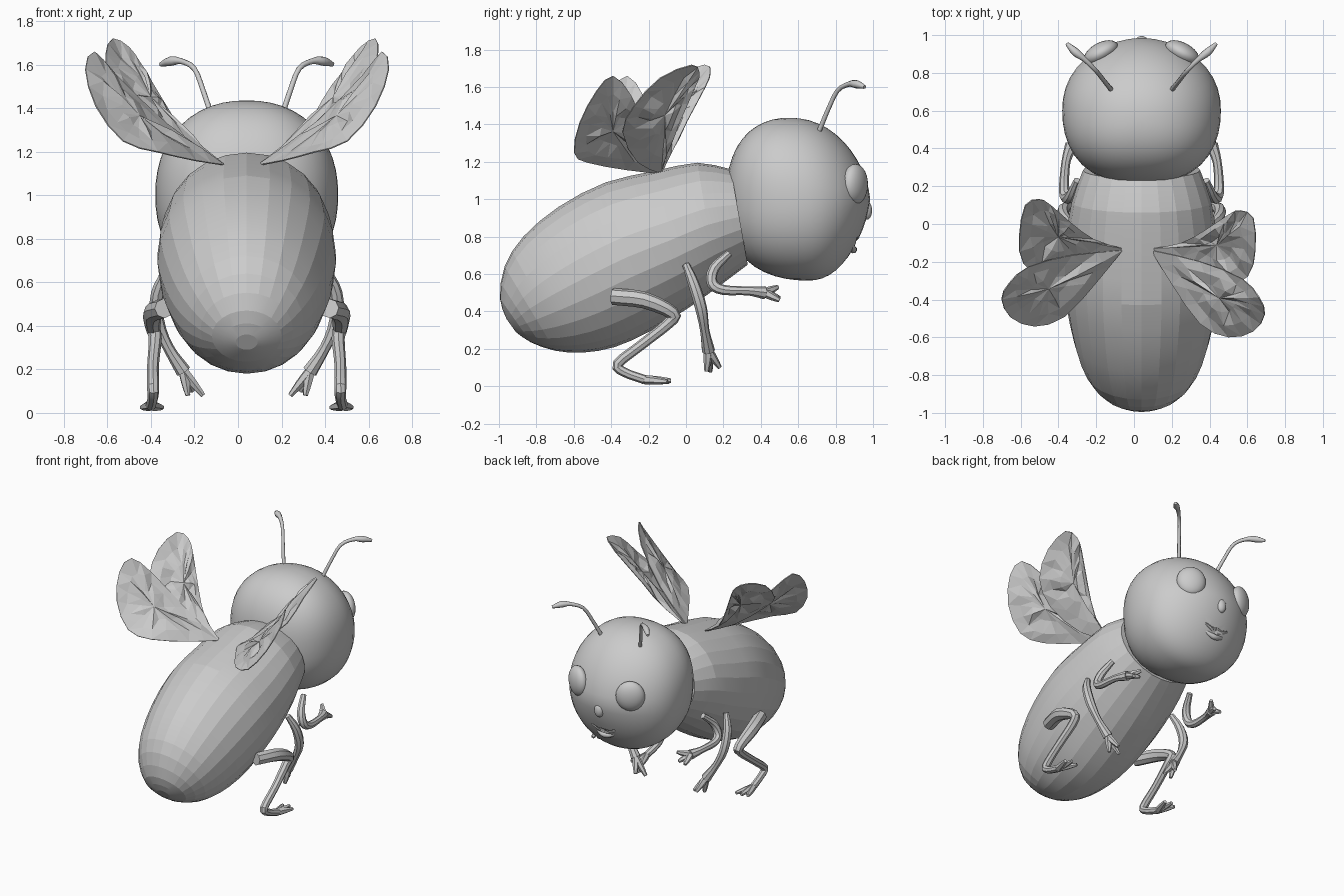
import bpy, bmesh, math, random
from mathutils import Vector, Matrix

if "Cube" in bpy.data.objects:
    bpy.data.objects.remove(bpy.data.objects["Cube"])
random.seed(4)
MID = 0.04  # plane of symmetry of body, head and limbs

grey = bpy.data.materials.new("light grey")
grey.use_nodes = True
grey.diffuse_color = (0.6, 0.6, 0.6, 1)
grey.node_tree.nodes["Principled BSDF"].inputs["Base Color"].default_value = (0.6, 0.6, 0.6, 1)


def finish(name, bm, smooth=None):
    """Turn a bmesh into a named object, smooth below the given angle."""
    bmesh.ops.recalc_face_normals(bm, faces=bm.faces)
    mesh = bpy.data.meshes.new(name)
    bm.to_mesh(mesh)
    bm.free()
    mesh.materials.append(grey)
    ob = bpy.data.objects.new(name, mesh)
    bpy.context.collection.objects.link(ob)
    if smooth:
        bpy.ops.object.select_all(action='DESELECT')
        ob.select_set(True)
        bpy.context.view_layer.objects.active = ob
        bpy.ops.object.shade_smooth_by_angle(angle=math.radians(smooth))
    return ob


def spline(pts, steps):
    """Catmull-Rom samples through a list of equal-length tuples."""
    pts = [Vector(p) for p in pts]
    ext = [2 * pts[0] - pts[1]] + pts + [2 * pts[-1] - pts[-2]]
    out = []
    for a, b, c, d in zip(ext, ext[1:], ext[2:], ext[3:]):
        for k in range(steps):
            t = k / steps
            out.append(0.5 * (2 * b + (c - a) * t + (2 * a - 5 * b + 4 * c - d) * t * t
                              + (3 * b - a - 3 * c + d) * t ** 3))
    return out + [pts[-1]]


def bridge(bm, rings):
    for r, q in zip(rings, rings[1:]):
        n = len(r)
        for i in range(n):
            bm.faces.new((r[i], r[(i + 1) % n], q[(i + 1) % n], q[i]))


def tube(bm, pts, steps=3, sides=8):
    """Round tube through (x, y, z, radius) points."""
    path = spline(pts, steps)
    rings = []
    for i, p in enumerate(path):
        t = (path[min(i + 1, len(path) - 1)] - path[max(i - 1, 0)]).to_3d().normalized()
        u = t.cross(Vector((1, 0.1, 0.05))).normalized()
        w = t.cross(u)
        rings.append([bm.verts.new(p.to_3d() + max(p[3], 0.002) * (u * math.cos(a) + w * math.sin(a)))
                      for a in (math.tau * k / sides for k in range(sides))])
    bridge(bm, rings)
    bm.faces.new(rings[0])
    bm.faces.new(rings[-1])


def place(pts, side):
    """Move offsets from the symmetry plane to one side."""
    return [(MID + side * x, y, z, r) for x, y, z, r in pts]


def ball(name, loc, size, turn=0):
    bm = bmesh.new()
    bmesh.ops.create_uvsphere(bm, u_segments=24, v_segments=14, radius=1)
    bm.transform(Matrix.Translation(loc) @ Matrix.Rotation(turn, 4, 'Z') @ Matrix.Diagonal((*size, 1)))
    return finish(name, bm, 60)


# Body: tilted oval rings given as lower y, z, upper y, z, half width
stations = [(-0.91, 0.29, -0.96, 0.36, 0.05), (-0.83, 0.235, -0.995, 0.47, 0.16),
            (-0.70, 0.19, -0.97, 0.64, 0.26), (-0.55, 0.18, -0.87, 0.80, 0.33),
            (-0.38, 0.21, -0.68, 0.96, 0.38), (-0.2, 0.29, -0.43, 1.09, 0.41),
            (0, 0.41, -0.17, 1.15, 0.40), (0.17, 0.53, 0.06, 1.195, 0.37),
            (0.33, 0.65, 0.24, 1.16, 0.31)]
bm = bmesh.new()
rings = []
for s in spline(stations, 2):
    low, high = Vector((MID, s[0], s[1])), Vector((MID, s[2], s[3]))
    rings.append([bm.verts.new((low + high) / 2 + (high - low) / 2 * math.cos(a)
                               + Vector((s[4] * math.sin(a), 0, 0)))
                  for a in (math.tau * k / 24 for k in range(24))])
bridge(bm, rings)
bm.faces.new(rings[0])
bm.faces.new(rings[-1])
finish("body", bm, 9)

# Head: rounded box at the back, tapering towards the face
bm = bmesh.new()
bmesh.ops.create_uvsphere(bm, u_segments=40, v_segments=24, radius=1)
for v in bm.verts:
    p = 2.2 - 0.25 * v.co.y
    v.co /= sum(abs(c) ** p for c in v.co) ** (1 / p)
    x, y, z = v.co
    if y > 0:
        y *= 1 - 0.1 * abs(z)
    v.co = (MID + 0.42 * x, 0.6 + 0.385 * y - 0.05 * z * (1 - abs(y)), 1.0 + 0.435 * z)
head = finish("head", bm, 40)

# Mouth: crescent cut into the face, with a lower lip
bm = bmesh.new()
tube(bm, [(MID + x, 0.93 - 2 * x * x, 0.76 + 4 * x * x, 0.034 - 0.3 * abs(x))
          for x in (-0.1, -0.05, 0, 0.05, 0.1)])
cutter = finish("mouth_cutter", bm)
cutter.hide_render = True
cutter.hide_set(True)
cut = head.modifiers.new("mouth", 'BOOLEAN')
cut.operation = 'DIFFERENCE'
cut.object = cutter
bm = bmesh.new()
tube(bm, [(MID + x, 0.895 - 2 * x * x, 0.73 + 4.5 * x * x, 0.02 - 0.12 * abs(x))
          for x in (-0.1, -0.05, 0, 0.05, 0.1)])
finish("lower_lip", bm, 60)
ball("nose", (MID, 0.965, 0.94), (0.035, 0.03, 0.05))

# Paired parts, as offsets from the symmetry plane with a radius
antenna = [(0.16, 0.71, 1.36, 0.013), (0.2, 0.76, 1.48, 0.012), (0.24, 0.81, 1.58, 0.012),
           (0.3, 0.87, 1.615, 0.014), (0.35, 0.91, 1.615, 0.022), (0.395, 0.955, 1.6, 0.01)]
limbs = {
    "front_leg": [(0.34, 0.23, 0.71, 0.02), (0.375, 0.15, 0.63, 0.028), (0.4, 0.14, 0.55, 0.03),
                  (0.41, 0.2, 0.515, 0.027), (0.4, 0.33, 0.51, 0.024), (0.37, 0.42, 0.5, 0.035)],
    "middle_leg": [(0.37, 0, 0.65, 0.02), (0.41, 0.04, 0.55, 0.03), (0.41, 0.08, 0.42, 0.032),
                   (0.36, 0.1, 0.3, 0.025), (0.29, 0.12, 0.19, 0.035)],
    "back_leg": [(0.38, -0.39, 0.48, 0.045), (0.43, -0.22, 0.46, 0.045), (0.43, -0.07, 0.39, 0.035),
                 (0.42, -0.09, 0.34, 0.03), (0.43, -0.24, 0.22, 0.027), (0.43, -0.365, 0.12, 0.028),
                 (0.43, -0.33, 0.075, 0.025), (0.44, -0.22, 0.035, 0.025)]}
fingers = {"front_leg": [(0.31, 0.49, 0.53), (0.33, 0.5, 0.47), (0.38, 0.5, 0.46)],
           "middle_leg": [(0.2, 0.13, 0.08), (0.25, 0.18, 0.1), (0.27, 0.11, 0.08)],
           "back_leg": [(0.39, -0.09, 0.025), (0.44, -0.08, 0.03), (0.48, -0.1, 0.025)]}

for side, label in ((1, "left"), (-1, "right")):
    ball(label + "_eye", (MID + side * 0.215, 0.905, 1.08), (0.1, 0.055, 0.108), -side * 0.5)
    bm = bmesh.new()
    tube(bm, place(antenna, side))
    finish(label + "_antenna", bm, 60)
    for part, path in limbs.items():
        bm = bmesh.new()
        tube(bm, place(path, side))
        wrist = path[-1]
        for tip in fingers[part]:
            middle = [(a + b) / 2 for a, b in zip(wrist, tip)]
            tube(bm, place([(*wrist[:3], 0.025), (*middle, 0.021), (*tip, 0.012)], side), 2, 6)
        finish(label + "_" + part, bm, 35)

# Wings: creased thin sheets, the right pair swung slightly forward
lobes = {
    "rear_wing": [(0.09, -0.14, 1.14), (0.2, -0.32, 1.16), (0.35, -0.53, 1.2), (0.5, -0.6, 1.25),
                  (0.63, -0.57, 1.41), (0.69, -0.48, 1.58), (0.66, -0.39, 1.66),
                  (0.57, -0.29, 1.55), (0.35, -0.2, 1.33)],
    "front_wing": [(0.09, -0.13, 1.14), (0.25, -0.1, 1.24), (0.38, -0.03, 1.42), (0.5, 0.05, 1.6),
                   (0.56, 0.07, 1.68), (0.63, 0.03, 1.72), (0.64, -0.14, 1.65),
                   (0.6, -0.28, 1.5), (0.45, -0.34, 1.36), (0.25, -0.26, 1.2)]}
root = Vector((0.09, -0.14, 1.14))
for part, outline in lobes.items():
    for side, label in ((1, "left"), (-1, "right")):
        bm = bmesh.new()
        edge = spline(outline + outline[:1], 2)[:-1]
        centre = sum(edge, Vector()) / len(edge)
        rings = []
        for scale in (1, 0.7, 0.35):
            rings.append([bm.verts.new(centre + (p - centre) * scale
                                       + Vector((-1, 0, 1)) * (random.uniform(-0.012, 0.012) if scale < 1 else 0))
                          for p in edge])
        bridge(bm, rings)
        hub = bm.verts.new(centre)
        for a, b in zip(rings[-1], rings[-1][1:] + rings[-1][:1]):
            bm.faces.new((a, b, hub))
        if side < 0:
            swing = Matrix.Translation(root) @ Matrix.Rotation(0.13, 4, 'Z') @ Matrix.Translation(-root)
            bm.transform(Matrix.Translation((0.03, 0, 0)) @ Matrix.Diagonal((-1, 1, 1, 1)) @ swing)
        bmesh.ops.triangulate(bm, faces=bm.faces)
        wing = finish(label + "_" + part, bm)
        wing.modifiers.new("thickness", 'SOLIDIFY').thickness = 0.006
